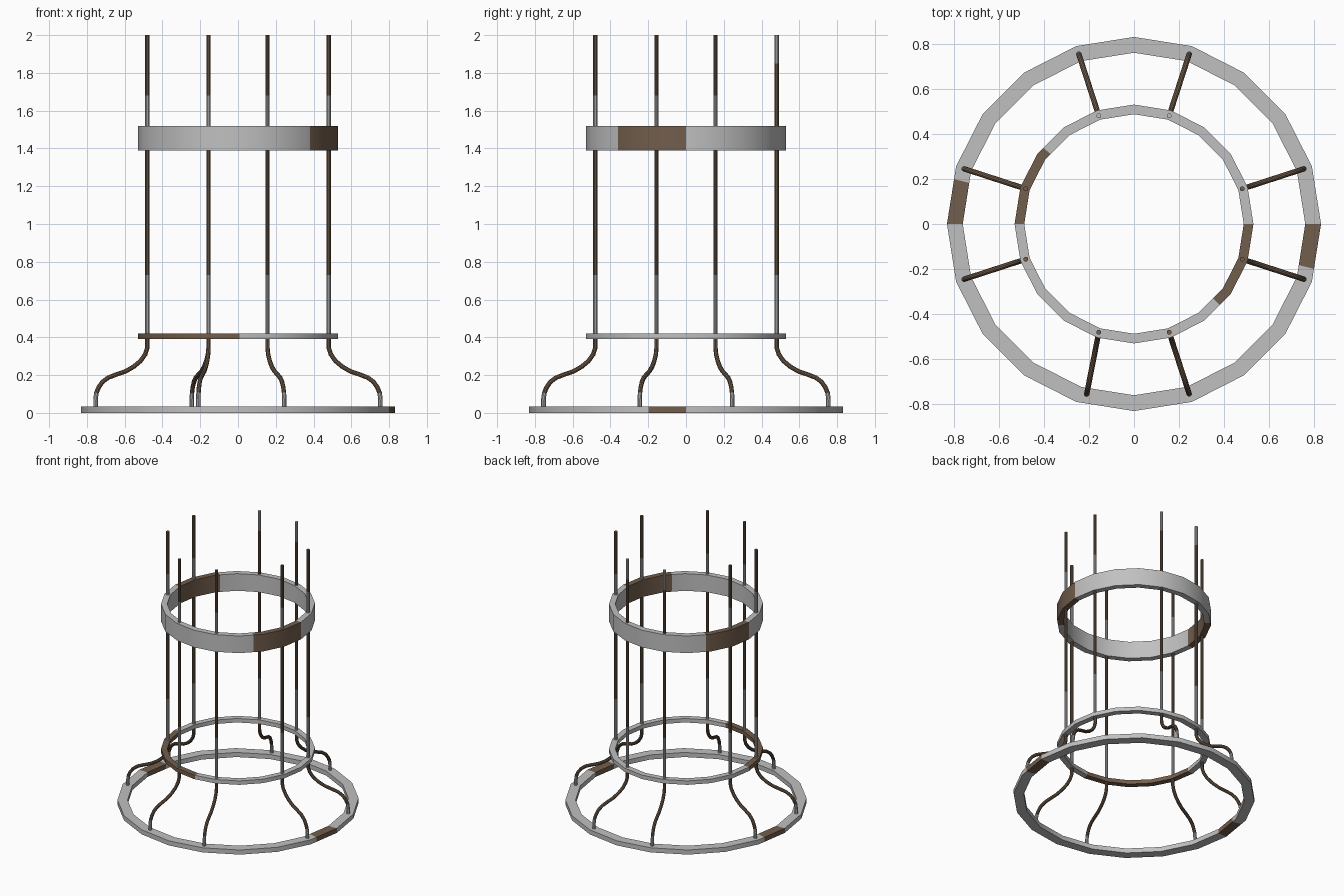
import bpy, bmesh, math
from mathutils import Vector

if "Cube" in bpy.data.objects:
    bpy.data.objects.remove(bpy.data.objects["Cube"])


def material(name, rgb):
    m = bpy.data.materials.new(name)
    m.diffuse_color = (*rgb, 1)
    m.use_nodes = True
    m.node_tree.nodes["Principled BSDF"].inputs["Base Color"].default_value = m.diffuse_color
    return m


MATS = [material("light grey", (0.53, 0.53, 0.53)),
        material("brown", (0.17, 0.112, 0.072))]
SIDES = 20
STEP = 360 / SIDES


def finish(bm, name):
    bmesh.ops.recalc_face_normals(bm, faces=bm.faces)
    me = bpy.data.meshes.new(name)
    bm.to_mesh(me)
    bm.free()
    ob = bpy.data.objects.new(name, me)
    bpy.context.collection.objects.link(ob)
    for m in MATS:
        me.materials.append(m)
    bpy.ops.object.select_all(action='DESELECT')
    ob.select_set(True)
    bpy.context.view_layer.objects.active = ob
    bpy.ops.object.shade_smooth_by_angle(angle=math.radians(35))
    return ob


def ring(name, r_in, r_out, z0, z1, patches):
    """20-sided hoop; patches are (start, end) angles in degrees coloured brown."""
    angles = {i * STEP for i in range(SIDES)} | {a % 360 for p in patches for a in p}
    angles = sorted(angles)
    bm = bmesh.new()
    loops = []
    for a in angles:
        # keep extra cuts on the flat side of the polygon
        k = math.cos(math.radians(STEP / 2)) / math.cos(math.radians(a % STEP - STEP / 2))
        c, s = math.cos(math.radians(a)) * k, math.sin(math.radians(a)) * k
        loops.append([bm.verts.new((r * c, r * s, z)) for r, z in
                      ((r_out, z0), (r_out, z1), (r_in, z1), (r_in, z0))])
    n = len(angles)
    for i in range(n):
        nxt = angles[(i + 1) % n] + (360 if i == n - 1 else 0)
        mid = (angles[i] + nxt) / 2
        brown = any(p0 < mid < p1 for p0, p1 in patches)
        A, B = loops[i], loops[(i + 1) % n]
        for j in range(4):
            k = (j + 1) % 4
            f = bm.faces.new((A[j], B[j], B[k], A[k]))
            f.material_index = int(brown)
    return finish(bm, name)


def tube(name, foot, top, path, radius, browns, seg=10):
    """Round bar; path holds (blend from top to foot, z)."""
    pts = [Vector((*(top.lerp(foot, t)), z)) for t, z in path]
    side = Vector((-(foot - top).y, (foot - top).x, 0)).normalized()
    bm = bmesh.new()
    loops = []
    for i, p in enumerate(pts):
        tan = (pts[min(i + 1, len(pts) - 1)] - pts[max(i - 1, 0)]).normalized()
        nor = side.cross(tan)
        loops.append([bm.verts.new(p + radius * (side * math.cos(q) + nor * math.sin(q)))
                      for q in (2 * math.pi * k / seg for k in range(seg))])

    def idx(z):
        return int(any(a <= z <= b for a, b in browns))
    for i in range(len(pts) - 1):
        m = idx((pts[i].z + pts[i + 1].z) / 2)
        for k in range(seg):
            j = (k + 1) % seg
            bm.faces.new((loops[i][k], loops[i][j], loops[i + 1][j],
                          loops[i + 1][k])).material_index = m
    bm.faces.new(loops[0]).material_index = idx(pts[0].z)
    bm.faces.new(loops[-1]).material_index = idx(pts[-1].z)
    return finish(bm, name)


# hoops with rusty patches
ring("base_ring", 0.76, 0.83, 0.0, 0.035, [(166, 180), (346, 360)])
ring("middle_ring", 0.487, 0.53, 0.39, 0.42, [(180, 271)])
ring("upper_ring", 0.487, 0.53, 1.39, 1.52, [(140, 180), (316.7, 360)])

# S-shaped feet and upright bars
LEG = [(1, 0.02), (1, 0.07), (0.985, 0.105), (0.94, 0.135), (0.87, 0.163), (0.76, 0.186),
       (0.6, 0.203), (0.42, 0.22), (0.26, 0.245), (0.13, 0.275), (0.04, 0.31),
       (0.0, 0.345), (0, 0.40)]
for i, a in enumerate((18, 72, 108, 162, 198, 252, 288, 342)):
    d = Vector((math.cos(math.radians(a)), math.sin(math.radians(a))))
    foot = d * 0.793
    if a == 252:                       # one bent foot
        foot = Vector((-0.21, -0.755))
    tube(f"foot_{i + 1}", foot, d * 0.505, LEG, 0.012, [(0.105, 0.41)])
    back = a in (72, 108)
    zs = [0.40, 0.73, 1.85, 2.0] if back else [0.40, 0.73, 1.45, 1.68, 2.0]
    browns = [(0.73, 1.85)] if back else [(0.73, 1.45), (1.68, 2.0)]
    tube(f"upright_{i + 1}", foot, d * 0.505, [(0, z) for z in zs], 0.011, browns)
